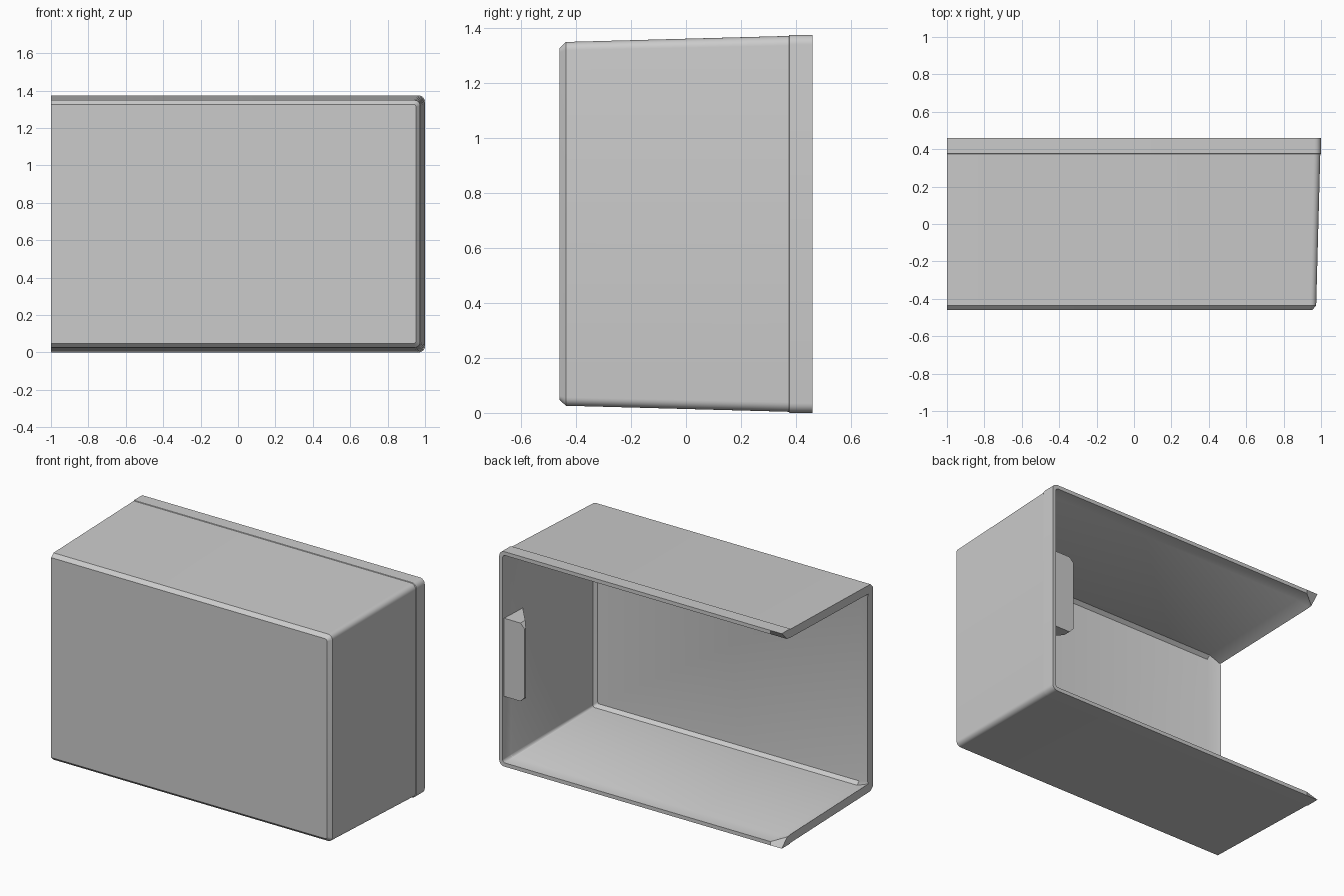
import bpy, bmesh, math

old = bpy.data.objects.get("Cube")
if old:
    bpy.data.objects.remove(old, do_unlink=True)

grey = bpy.data.materials.new("light grey")
grey.use_nodes = True
GREY = (0.6, 0.6, 0.6, 1)
grey.diffuse_color = GREY
grey.node_tree.nodes["Principled BSDF"].inputs["Base Color"].default_value = GREY

HEIGHT, WALL = 1.375, 0.024
RAMP, LIP = 0.08, 0.03      # thickened lip along the open side


def finish(bm, name):
    bmesh.ops.recalc_face_normals(bm, faces=bm.faces)
    mesh = bpy.data.meshes.new(name)
    bm.to_mesh(mesh)
    bm.free()
    obj = bpy.data.objects.new(name, mesh)
    bpy.context.collection.objects.link(obj)
    mesh.materials.append(grey)
    bpy.ops.object.select_all(action='DESELECT')
    obj.select_set(True)
    bpy.context.view_layer.objects.active = obj
    bpy.ops.object.shade_smooth_by_angle(angle=math.radians(30))
    return obj


def u_ring(bm, y, inset, radius, lip=0, lip_y=0):
    """U-shaped section, open towards -x, with two rounded corners."""
    lo, hi, side = inset, HEIGHT - inset, 1 - inset
    pts = [(-1, y + lip_y, lo + lip), (-1 + RAMP, y, lo)]
    for cz, start in ((lo + radius, -90), (hi - radius, 0)):
        for k in range(7):
            a = math.radians(start + k * 15)
            pts.append((side - radius + radius * math.cos(a), y,
                        cz + radius * math.sin(a)))
    pts += [(-1 + RAMP, y, hi), (-1, y + lip_y, hi - lip)]
    return [bm.verts.new(p) for p in pts]


# Drafted shell with a stepped rim, chamfered front and open back and side
bm = bmesh.new()
outer = [u_ring(bm, y, i, r) for y, i, r in (
    (0.46, 0, 0.035), (0.376, 0, 0.035), (0.374, 0.004, 0.035),
    (-0.437, 0.026, 0.03), (-0.46, 0.048, 0.015))]
inner = [u_ring(bm, y, i + WALL, r, LIP, ly) for y, i, r, ly in (
    (0.46, 0, 0.018, -LIP - WALL), (0.376, 0.003, 0.018, 0),
    (0.374, 0.004, 0.018, 0), (-0.415, 0.026, 0.015, 0),
    (-0.436, 0.046, 0.01, LIP))]
for rings in (outer, inner):
    for a, b in zip(rings, rings[1:]):
        for k in range(len(a) - 1):
            bm.faces.new((a[k], a[k + 1], b[k + 1], b[k]))
    front = rings[-1]
    bm.faces.new((front[0], front[1], front[-2], front[-1]))
    bm.faces.new(front[1:-1])
# Back rim
for k in range(len(outer[0]) - 1):
    bm.faces.new((outer[0][k], outer[0][k + 1], inner[0][k + 1], inner[0][k]))
# Open side edge
for end in (0, -1):
    for s in range(len(outer) - 1):
        bm.faces.new((outer[s][end], outer[s + 1][end],
                      inner[s + 1][end], inner[s][end]))
bm.faces.new((outer[-1][0], outer[-1][-1], inner[-1][-1], inner[-1][0]))
finish(bm, "shell")

# Wedge catch on the inner side wall, tapering into the wall towards the front
bm = bmesh.new()
BACK, TIP, ROOT, CUT = 0.445, 0.83, 0.985, 0.03
BOTTOM, TOP = 0.44, 0.94
plan = [(ROOT, BOTTOM), (TIP + CUT, BOTTOM), (TIP, BOTTOM + CUT),
        (TIP, TOP - CUT), (TIP + CUT, TOP), (ROOT, TOP)]
face = [bm.verts.new((x, BACK, z)) for x, z in plan]
# each point slides along the sloping underside of the wedge
deep = [bm.verts.new((x, BACK - 0.012 - (x - TIP) * 1.2, z)) for x, z in plan]
bm.faces.new(face)
bm.faces.new(deep)
for k in range(len(plan)):
    n = (k + 1) % len(plan)
    bm.faces.new((face[k], face[n], deep[n], deep[k]))
finish(bm, "catch")
